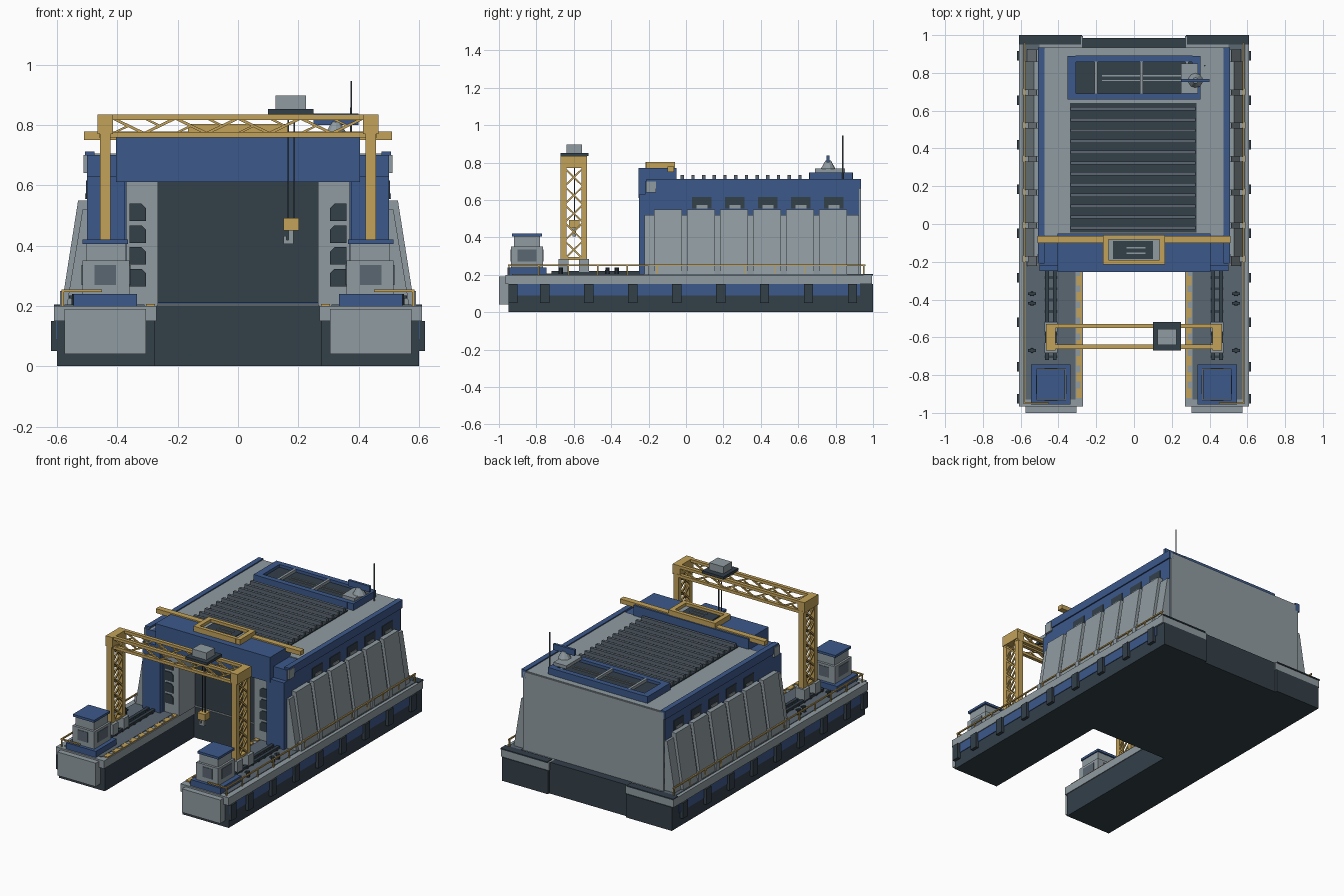
import bpy, bmesh
from mathutils import Vector, Matrix

if "Cube" in bpy.data.objects:
    bpy.data.objects.remove(bpy.data.objects["Cube"], do_unlink=True)


def material(name, rgb):
    m = bpy.data.materials.new(name)
    m.use_nodes = True
    m.diffuse_color = (*rgb, 1)
    m.node_tree.nodes["Principled BSDF"].inputs["Base Color"].default_value = (*rgb, 1)
    return m


BLUE = material("navy blue", (.045, .1, .255))
GREY = material("light grey", (.28, .33, .355))
DARK = material("dark steel", (.033, .05, .066))
SLATE = material("slate deck", (.105, .135, .165))
GOLD = material("crane yellow", (.54, .36, .1))


class Part:
    """Collects boxes, bars and prisms into one named object."""

    def __init__(self, name, mat, mirror=False):
        self.name, self.mat, self.mirror = name, mat, mirror
        self.bm = bmesh.new()

    def __enter__(self):
        return self

    def __exit__(self, *args):
        bm = self.bm
        if self.mirror:
            copy = bmesh.ops.duplicate(bm, geom=bm.verts[:] + bm.edges[:] + bm.faces[:])["geom"]
            for v in copy:
                if isinstance(v, bmesh.types.BMVert):
                    v.co.x = -v.co.x
        bmesh.ops.recalc_face_normals(bm, faces=bm.faces[:])
        mesh = bpy.data.meshes.new(self.name)
        bm.to_mesh(mesh)
        bm.free()
        mesh.materials.append(self.mat)
        bpy.context.collection.objects.link(bpy.data.objects.new(self.name, mesh))

    def box(self, x0, x1, y0, y1, z0, z1):
        m = Matrix.Translation(((x0 + x1) / 2, (y0 + y1) / 2, (z0 + z1) / 2))
        m = m @ Matrix.Diagonal((x1 - x0, y1 - y0, z1 - z0, 1))
        bmesh.ops.create_cube(self.bm, size=1, matrix=m)

    def bar(self, a, b, w):
        a, b = Vector(a), Vector(b)
        m = Matrix.Translation((a + b) / 2) @ (b - a).to_track_quat('Z', 'Y').to_matrix().to_4x4()
        bmesh.ops.create_cube(self.bm, size=1, matrix=m @ Matrix.Diagonal((w, w, (b - a).length, 1)))

    def post(self, x, y, z0, z1, r0, r1, n=10):
        bmesh.ops.create_cone(self.bm, cap_ends=True, segments=n, radius1=r0, radius2=r1,
                              depth=z1 - z0, matrix=Matrix.Translation((x, y, (z0 + z1) / 2)))

    def prism(self, xz, y0, y1):
        f = self.bm.faces.new([self.bm.verts.new((x, y0, z)) for x, z in xz])
        ext = bmesh.ops.extrude_face_region(self.bm, geom=[f])["geom"]
        bmesh.ops.translate(self.bm, vec=(0, y1 - y0, 0),
                            verts=[v for v in ext if isinstance(v, bmesh.types.BMVert)])


# Hull: U-shaped floating dock with two forward pontoons
with Part("hull_pontoons", DARK, True) as p:
    p.box(.275, .6, -.95, 1, 0, .15)
with Part("hull_centre", DARK) as p:
    p.box(-.275, .275, -.05, .985, 0, .2)
with Part("hull_stripe", BLUE, True) as p:
    p.box(.59, .604, -.95, .93, .09, .15)
with Part("deck_edge", GREY, True) as p:
    p.box(.27, .61, -.965, .995, .15, .2)
with Part("deck_plating", SLATE, True) as p:
    p.box(.31, .575, -.93, -.2, .2, .204)
    p.box(.5, .59, -.2, .95, .2, .204)
with Part("stern_plates", DARK, True) as p:
    p.box(.28, .61, .95, 1, .197, .205)
    p.box(.3, .6, .99, 1, 0, .15)
with Part("bow_bumpers", GREY, True) as p:
    p.box(.305, .575, -1, -.94, .04, .19)
with Part("side_fenders", DARK, True) as p:
    for i in range(8):
        y = -.755 + i * .235
        p.box(.59, .62, y - .025, y + .025, .05, .15)
    p.box(.59, .62, -.95, -.9, .05, .15)

# Deck fittings
with Part("crane_rails", DARK, True) as p:
    for x in (.42, .46):
        p.box(x - .01, x + .01, -.72, -.2, .2, .22)
    for y in range(9):
        p.box(.405, .475, -.71 + y * .06, -.695 + y * .06, .2, .21)
with Part("inner_edge_stripes", GOLD, True) as p:
    p.box(.275, .283, -.92, -.1, .2, .207)
    for i in range(9):
        p.box(.283, .305, -.92 + i * .085, -.87 + i * .085, .2, .207)
with Part("bollards", DARK, True) as p:
    for y in (-.67, -.42, -.37):
        p.post(.54, y, .2, .24, .013, .011)
        p.box(.52, .56, y - .007, y + .007, .225, .235)
with Part("handrails", GOLD, True) as p:
    p.box(.577, .585, -.95, .96, .246, .254)
    p.box(.45, .585, -.952, -.944, .246, .254)
    for i in range(13):
        p.bar((.581, -.946 + i * .158, .2), (.581, -.946 + i * .158, .25), .007)

# Bow control cabins
with Part("cabin_bases", BLUE, True) as p:
    p.box(.335, .545, -.955, -.745, .2, .24)
with Part("cabin_bodies", GREY, True) as p:
    p.box(.36, .515, -.935, -.765, .24, .35)
    p.box(.372, .503, -.92, -.78, .35, .405)
with Part("cabin_windows", SLATE, True) as p:
    p.box(.405, .475, -.938, -.762, .27, .335)
    p.box(.357, .518, -.9, -.8, .27, .335)
with Part("cabin_roofs", BLUE, True) as p:
    p.box(.365, .515, -.93, -.77, .405, .42)

# Main hall
with Part("hall_walls", BLUE) as p:
    p.box(-.5, .5, -.04, .925, .2, .695)
with Part("hall_rear_wall", GREY) as p:
    p.box(-.495, .495, .92, .935, .2, .7)
with Part("hall_wings", BLUE, True) as p:
    p.box(.37, .5, -.22, -.04, .2, .7)
    p.box(.375, .5, -.25, -.22, .2, .63)
with Part("hall_wing_corners", GREY, True) as p:
    p.box(.46, .512, -.215, -.16, .64, .7)
with Part("bay_jambs", GREY, True) as p:
    p.box(.265, .37, -.215, -.04, .2, .61)
with Part("bay_jamb_windows", DARK, True) as p:
    for i in range(4):
        z = .265 + i * .072
        p.prism([(.305, z), (.36, z), (.36, z + .058), (.32, z + .058), (.305, z + .043)], -.22, -.214)
with Part("bay_door", DARK) as p:
    p.box(-.265, .265, -.055, -.04, .21, .61)
with Part("bay_sill", GREY) as p:
    p.box(-.27, .27, -.06, -.04, .2, .206)
with Part("bay_header", BLUE) as p:
    p.box(-.405, .405, -.255, -.05, .61, .77)
with Part("roof_plate", GREY) as p:
    p.box(-.475, .475, -.06, .93, .69, .705)
with Part("roof_edges", BLUE, True) as p:
    p.box(.475, .508, -.21, .935, .66, .712)

# Sloping side armour and upper windows
PANELS = [-.172 + i * .1765 for i in range(6)]
with Part("side_armour_panels", GREY, True) as p:
    for y in PANELS:
        p.prism([(.49, .2), (.585, .2), (.53, .55), (.49, .55)], y, y + .15)
with Part("side_armour_backing", GREY, True) as p:
    p.prism([(.49, .2), (.568, .2), (.515, .52), (.49, .52)], -.222, .925)
with Part("side_armour_feet", GREY, True) as p:
    for y in PANELS:
        p.box(.55, .59, y - .028, y + .006, .2, .25)
with Part("upper_windows", DARK, True) as p:
    for i in range(5):
        y = .035 + i * .1765
        p.box(.495, .504, y - .002, y + .1, .555, .615)
with Part("upper_window_sills", GREY, True) as p:
    for i in range(5):
        y = .035 + i * .1765
        p.box(.495, .508, y + .02, y + .08, .555, .572)

# Roof louvres
with Part("louvre_bed", DARK) as p:
    p.box(-.34, .33, -.045, .64, .7, .711)
with Part("louvre_slats", SLATE) as p:
    for i in range(12):
        y = -.02 + i * .0572
        p.prism([(-.335, .71), (.325, .71), (.325, .733), (-.335, .733)], y - .009, y + .009)

# Rear roof vent
with Part("vent_frame", BLUE) as p:
    for s in (-1, 1):
        p.box(s * .33 - .022, s * .33 + .022, .66, .89, .7, .748)
        p.box(-.31, .31, .775 + s * .1 - .017, .775 + s * .1 + .017, .7, .748)
with Part("vent_grille", DARK) as p:
    p.box(-.31, .31, .69, .86, .7, .73)
with Part("vent_bars", GREY) as p:
    for x in (-.2, .04, .28):
        p.box(x - .008, x + .008, .69, .86, .725, .748)
    for y in (.76, .785):
        p.box(-.17, .25, y - .003, y + .003, .73, .735)

# Radar and mast
with Part("radar_base", GREY) as p:
    p.box(.25, .34, .69, .85, .748, .768)
    p.post(.325, .76, .765, .81, .04, .015)
with Part("radar_panel", BLUE) as p:
    p.box(.25, .4, .752, .768, .8, .838)
with Part("antenna_mast", SLATE) as p:
    p.post(.375, .838, .7, .945, .004, .003, 6)

# Header beam and hatch
with Part("header_beam", GOLD) as p:
    p.box(-.51, .51, -.1, -.063, .75, .778)
with Part("hatch_frame", GOLD) as p:
    for s in (-1, 1):
        p.box(s * .15 - .015, s * .15 + .015, -.215, -.058, .77, .803)
        p.box(-.135, .135, -.1365 + s * .067 - .012, -.1365 + s * .067 + .012, .77, .803)
with Part("hatch_plate", GREY) as p:
    p.box(-.135, .135, -.2, -.075, .77, .784)
with Part("hatch_vent", DARK) as p:
    p.box(-.11, .1, -.185, -.09, .784, .79)
with Part("hatch_vent_bars", GREY) as p:
    for y in (-.155, -.125):
        p.box(-.04, .06, y - .004, y + .004, .788, .795)

# Travelling gantry crane
with Part("gantry_feet", GREY, True) as p:
    for y in (-.655, -.545):
        p.box(.405, .475, y - .027, y + .027, .215, .285)
with Part("gantry_legs", GOLD, True) as p:
    for y in (-.655, -.545):
        p.box(.423, .458, y - .015, y + .015, .28, .78)
    p.box(.415, .465, -.67, -.53, .77, .835)
    for x in (.428, .452):
        for i in range(5):
            z = .285 + i * .097
            p.bar((x, -.65, z), (x, -.55, z + .097), .009)
            p.bar((x, -.55, z), (x, -.65, z + .097), .009)
    p.box(.425, .455, -.65, -.55, .28, .295)
with Part("gantry_girders", GOLD) as p:
    for y in (-.65, -.54):
        for z in (.768, .826):
            p.box(-.46, .46, y - .011, y + .011, z - .009, z + .009)
        for i in range(8):
            x, w = -.415 + i * .10375, .10375
            a, b = (.772, .822) if i % 2 else (.822, .772)
            p.bar((x, y, a), (x + w, y, b), .009)
            p.bar((x, y, b), (x + w / 2, y, (a + b) / 2), .007)

# Trolley, cables and hook
with Part("trolley_plate", DARK) as p:
    p.box(.1, .25, -.67, -.52, .835, .852)
with Part("trolley_motor", GREY) as p:
    p.box(.125, .225, -.64, -.555, .852, .897)
with Part("hoist_cables", DARK) as p:
    for x in (.167, .187):
        p.bar((x, -.597, .485), (x, -.597, .84), .005)
with Part("hook_block", GOLD) as p:
    p.box(.15, .203, -.625, -.57, .45, .492)
with Part("hook", GREY) as p:
    p.box(.168, .184, -.607, -.587, .405, .452)
    p.box(.15, .184, -.607, -.587, .405, .418)
    p.box(.15, .16, -.607, -.587, .418, .432)
